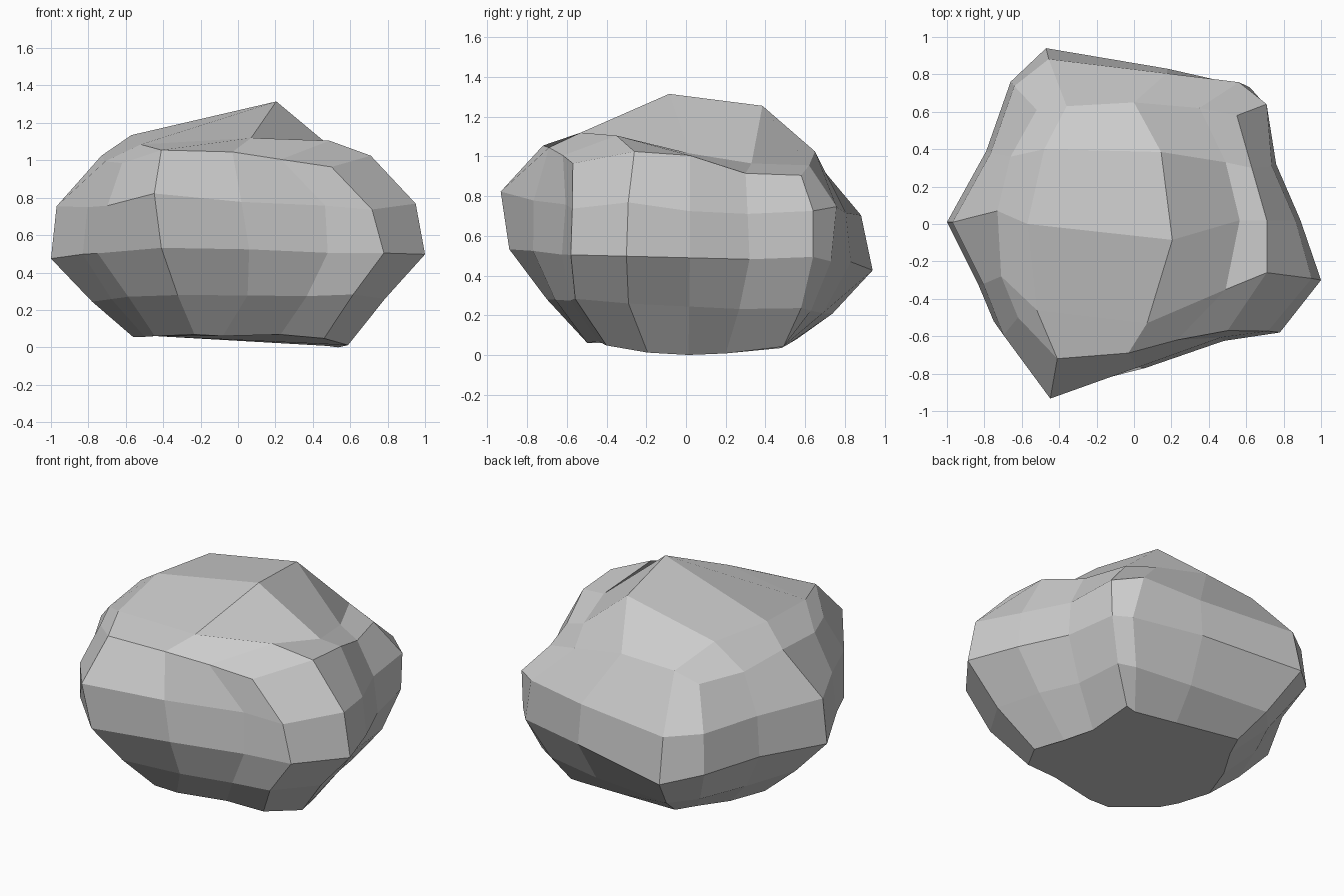
import bpy, bmesh
from math import hypot

# Waist outline: 16 columns, anticlockwise from the front-left corner
waist = [(-.75, -.52), (-.41, -.89), (.06, -.77), (.48, -.625),
         (.78, -.58), (1, -.30), (.89, .02), (.76, .32),
         (.70, .64), (.62, .73), (.18, .83), (-.47, .94),
         (-.66, .76), (-.79, .39), (-1, .01), (-.83, -.33)]

# Uneven shoulder outline where the sides meet the top
shoulder = [(-.62, -.50, .99), (-.41, -.72, 1.06), (-.03, -.69, 1.05), (.23, -.62, 1.01),
            (.50, -.57, .97), (.71, -.26, 1.03), (.71, .02, 1.01), (.63, .30, .92),
            (.55, .58, .91), (.35, .62, .96), (0, .65, 1.03), (-.36, .63, 1.01),
            (-.52, .61, .96), (-.66, .36, .98), (-.73, .07, 1.03), (-.71, -.28, 1.0)]

# Crown points, front row to back row
crown = [[(-.52, -.46, 1.09), (.07, -.53, 1.125), (.49, -.35, 1.11)],
         [(-.57, 0, 1.14), (.205, -.085, 1.32), (.565, .02, 1.02)],
         [(-.48, .40, 1.14), (.145, .385, 1.26), (.49, .33, .97)]]

bm = bmesh.new()


def ring(size, even, z, tilt_x, tilt_y, bow, dents):
    """Shrunken waist outline on a tilted, bowed level; dents shift single columns."""
    out = []
    for i, (x, y) in enumerate(waist):
        k = size + even * (1 - hypot(x, y))
        dx, dy, dz = dents.get(i, (0, 0, 0))
        x, y = x * k + dx, y * k + dy
        out.append(bm.verts.new((x, y, z + tilt_x * x + tilt_y * y + bow * y * y + dz)))
    return out


# Side levels from foot to shoulder
rings = [ring(.56, .38, .032, -.05, 0, .12,
              {2: (-.12, 0, 0), 3: (-.08, -.04, .03), 4: (.015, -.07, .025), 5: (.045, -.03, .01),
               8: (.06, .12, .01), 9: (.04, .06, 0), 11: (-.06, .05, 0)}),
         ring(.78, .33, .25, 0, -.05, 0,
              {0: (.02, -.1, 0), 3: (-.04, -.05, 0), 4: (0, -.1, .01), 5: (.02, -.06, 0),
               8: (.05, .07, .02), 9: (.02, .05, .01), 11: (-.02, .02, 0)}),
         ring(1, 0, .495, 0, -.025, 0,
              {1: (0, 0, .02), 2: (0, 0, .015), 8: (0, 0, .02), 11: (0, 0, -.04), 14: (0, 0, -.015)}),
         ring(.97, 0, .745, 0, -.03, 0,
              {0: (.03, -.09, 0), 1: (-.05, -.07, .055), 2: (-.04, -.02, .015), 4: (-.04, -.01, -.02),
               5: (-.02, 0, .02), 6: (0, 0, -.015), 7: (0, 0, -.02), 8: (.03, .02, .005),
               9: (-.04, .05, .03), 11: (0, -.03, -.01), 14: (0, 0, .015)}),
         [bm.verts.new(p) for p in shoulder]]
for lo, hi in zip(rings, rings[1:]):
    for i in range(16):
        j = (i + 1) % 16
        bm.faces.new((lo[i], lo[j], hi[j], hi[i]))
bm.faces.new(rings[0][::-1])

# Crown: 4 x 4 patch of faces filling the shoulder ring
s = rings[-1]
grid = [s[0:5]]
for r, row in enumerate(crown):
    grid.append([s[15 - r]] + [bm.verts.new(p) for p in row] + [s[5 + r]])
grid.append(s[12:7:-1])
for a, b in zip(grid, grid[1:]):
    for i in range(4):
        bm.faces.new((a[i], a[i + 1], b[i + 1], b[i]))

# Rest on the ground
low = min(v.co.z for v in bm.verts)
bmesh.ops.translate(bm, verts=bm.verts, vec=(0, 0, -low))
bmesh.ops.recalc_face_normals(bm, faces=bm.faces)

mesh = bpy.data.meshes.new("boulder")
bm.to_mesh(mesh)
bm.free()
bpy.context.collection.objects.link(bpy.data.objects.new("boulder", mesh))
